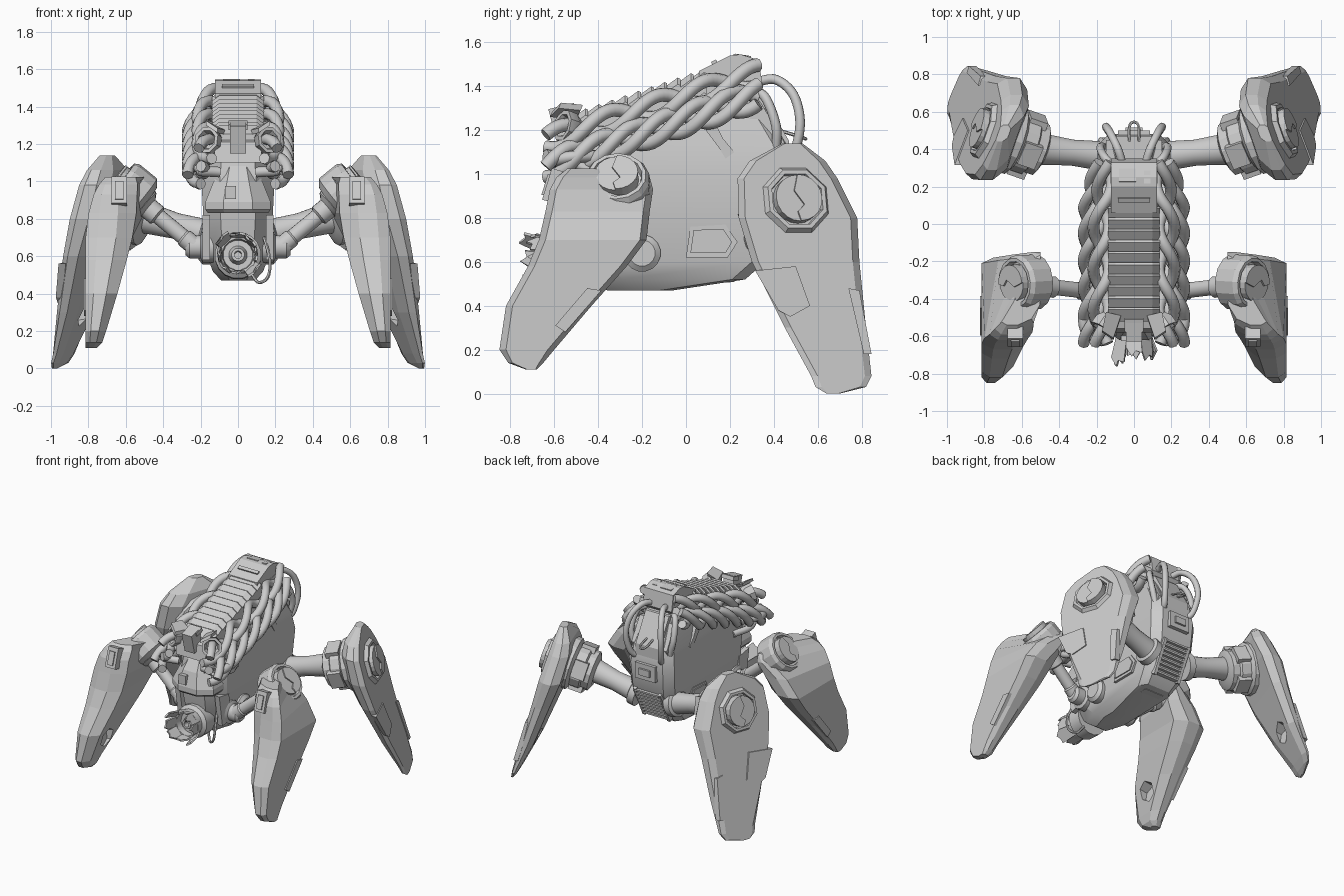
import bpy, bmesh, math, random
from mathutils import Vector as V, Matrix

if "Cube" in bpy.data.objects:
    bpy.data.objects.remove(bpy.data.objects["Cube"])
random.seed(4)

def make(name, verts, faces, mirror=False, smooth=None):
    bm = bmesh.new()
    vs = [bm.verts.new(v) for v in verts]
    for f in faces:
        bm.faces.new([vs[i] for i in f])
    bmesh.ops.remove_doubles(bm, verts=bm.verts, dist=1e-5)
    bmesh.ops.recalc_face_normals(bm, faces=bm.faces)
    me = bpy.data.meshes.new(name)
    bm.to_mesh(me)
    bm.free()
    if smooth:
        me.shade_smooth()
        me.set_sharp_from_angle(angle=math.radians(smooth))
    ob = bpy.data.objects.new(name, me)
    bpy.context.collection.objects.link(ob)
    if mirror:
        ob.modifiers.new("Mirror", 'MIRROR')
    return ob

def loft(name, rings, **kw):
    n, m = len(rings[0]), len(rings)
    F = [(i*n+j, i*n+(j+1) % n, (i+1)*n+(j+1) % n, (i+1)*n+j) for i in range(m-1) for j in range(n)]
    F += [tuple(range(n))[::-1], tuple(range((m-1)*n, m*n))]
    return make(name, [p for r in rings for p in r], F, **kw)

def frame(p, axis):
    return Matrix.Translation(p) @ V(axis).to_track_quat('Z', 'Y').to_matrix().to_4x4()

def lathe(name, p, axis, prof, n=16, smooth=35, **kw):
    M = frame(p, axis)
    rings = [[M @ V((max(r, .001)*math.cos(2*math.pi*(j+.5)/n), max(r, .001)*math.sin(2*math.pi*(j+.5)/n), h))
              for j in range(n)] for r, h in prof]
    return loft(name, rings, smooth=smooth, **kw)

def prism(name, pts, off, **kw):
    return loft(name, [[V(p) for p in pts], [V(p)+V(off) for p in pts]], **kw)

def side(name, yz, w, x0=None, **kw):
    x0 = -w if x0 is None else x0
    return prism(name, [(x0, y, z) for y, z in yz], (w-x0, 0, 0), **kw)

def box(name, c, s, tilt=0, M=None, **kw):
    M = M or Matrix.Translation(c) @ Matrix.Rotation(tilt, 4, 'X')
    sq = [(-.5, -.5), (.5, -.5), (.5, .5), (-.5, .5)]
    return loft(name, [[M @ V((a*s[0], b*s[1], k*s[2])) for a, b in sq] for k in (-.5, .5)], **kw)

def tube(name, pts, r, n=8, sub=6, **kw):
    P = [V(p) for p in pts]
    if sub > 1:
        Q = [2*P[0]-P[1]] + P + [2*P[-1]-P[-2]]
        P = [.5*(2*b+(c-a)*t+(2*a-5*b+4*c-d)*t*t+(3*b-a-3*c+d)*t**3)
             for a, b, c, d in zip(Q, Q[1:], Q[2:], Q[3:]) for t in [k/sub for k in range(sub)]] + [P[-1]]
    rings = []
    for i, p in enumerate(P):
        t = (P[min(i+1, len(P)-1)] - P[max(i-1, 0)]).normalized()
        u = t.cross(V((1, .13, .07))).normalized()
        w = t.cross(u)
        rings.append([p+r*(u*math.cos(2*math.pi*j/n)+w*math.sin(2*math.pi*j/n)) for j in range(n)])
    return loft(name, rings, smooth=50, **kw)

# Hull: stacked sections (z, front y, back y, half width)
hull = [(.47, -.36, -.06, .09), (.52, -.43, .27, .135), (.6, -.5, .36, .165), (.8, -.54, .46, .185),
        (1.0, -.55, .48, .195), (1.13, -.52, .46, .175), (1.3, -.2, .36, .14), (1.4, 0, .32, .11)]
loft("hull", [[(s*x, y, z) for s, x, y in ((1, w*.5, f), (1, w, f+.14), (1, w, b-.06), (1, w*.7, b),
     (-1, w*.7, b), (-1, w, b-.06), (-1, w, f+.14), (-1, w*.5, f))] for z, f, b, w in hull], smooth=25)
loft("nose_plate", [[(-w, -.42, z), (-w, y+.07, z), (-w*.45, y, z), (w*.45, y, z), (w, y+.07, z), (w, -.42, z)]
     for z, y, w in ((1.13, -.5, .08), (1.0, -.585, .13), (.89, -.62, .175), (.85, -.62, .175), (.83, -.6, .16))])
side("nose_side_plate", [(-.5, .82), (-.38, .8), (-.36, .6), (-.46, .58)], .19, x0=.15, mirror=True)
box("nose_latch", (-.04, -.61, .94), (.06, .03, .07))
side("side_hatch_rim", [(0, .62), (.02, .76), (.18, .77), (.235, .69), (.19, .62)], .186, x0=.15, mirror=True)
side("side_hatch", [(.02, .64), (.035, .745), (.17, .75), (.21, .69), (.18, .64)], .194, x0=.15, mirror=True)
side("side_bracket", [(.09, 1.2), (.13, 1.24), (.17, 1.16), (.22, 1.1), (.18, 1.07), (.15, 1.12)], .185, x0=.13, mirror=True)

# Rear block and vents
side("rear_block", [(.26, 1.38), (.35, 1.36), (.47, 1.15), (.47, 1.04), (.3, 1.04)], .1)
side("rear_cheek", [(.28, 1.3), (.35, 1.31), (.45, 1.14), (.42, 1.06), (.32, 1.08)], .15, x0=.09, mirror=True)
box("rear_hatch", (0, .48, .96), (.17, .04, .12))
box("rear_latch", (0, .5, .96), (.09, .03, .05))
for x in (-.105, .105):
    box("vent_rail", (x, .405, .685), (.025, .035, .27), -.46)
for i in range(8):
    z = .58 + i*.03
    box("vent_slat", (0, .355+.5*(z-.58), z), (.2, .035, .014), -.1)
box("belly_plate", (0, .1, .515), (.16, .24, .03), .07)

# Spine
side("spine_base", [(-.58, 1.1), (-.56, 1.21), (.1, 1.42), (.32, 1.46), (.34, 1.25), (0, 1.1)], .125)
side("spine_head", [(.06, 1.47), (.2, 1.54), (.25, 1.545), (.33, 1.52), (.35, 1.4), (.3, 1.34), (.06, 1.34)], .122)
for x, y, sx in ((-.035, .26, .09), (.07, .25, .035)):
    box("spine_head_cap", (x, y, 1.535), (sx, .07, .016), -.15)
box("spine_head_slot", (0, .13, 1.507), (.17, .025, .02), .48)
for i in range(10):
    y = -.52 + i*.06
    z = 1.255 + (y+.5)*.335
    loft("spine_plate", [[(x*w, y+dy, z+dz+k) for x, k in ((-.14, -.1), (-.14, -.02), (-.1, .01), (.1, .01), (.14, -.02), (.14, -.1))]
         for dy, dz, w in ((0, -.005, .96), (.062, .04, 1), (.074, .035, 1))])
box("spine_front_block", (0, -.56, 1.235), (.085, .1, .15), .25)
box("spine_front_cap", (0, -.54, 1.3), (.1, .07, .03), .3)
lathe("spine_front_cup", (.12, -.48, 1.2), (.45, -.75, .2), [(.03, 0), (.07, .05), (.075, .1), (.055, .1), (.04, .06), (0, .06)], 8, mirror=True)
prism("spine_front_fin", [(.07, -.5, 1.25), (.11, -.62, 1.26), (.17, -.58, 1.3), (.15, -.48, 1.29)], (0, .01, .025), mirror=True)

# Twisted cable bundles on both flanks: an upper and a lower rope
for cx, dz, slope, ph, n, amp in ((.175, .07, .31, .6, 2, .042), (.222, -.04, .335, 0, 3, .047)):
    for k in range(n):
        pts = []
        for i in range(49):
            t = i/48
            y, a = -.64+.97*t, 2*math.pi*(2.2*t+k/n)+ph
            x = (cx+amp*math.cos(a))*(1-.22*max(0, t-.75)/.25)
            pts.append((x, y, 1.155+slope*(y+.4)+dz+amp*1.15*math.sin(a)))
        tube("twisted_cable", pts, .031, sub=1, mirror=True)

# Loose cables at the front and rear
tube("front_cable", [(.2, -.35, 1.08), (.27, -.5, 1.08), (.23, -.6, 1.06), (.1, -.57, 1.05)], .028, mirror=True)
tube("front_lower_cable", [(.19, -.3, 1.0), (.24, -.45, 1.02), (.2, -.54, 1.1), (.1, -.52, 1.14)], .025, mirror=True)
tube("rear_cable", [(.06, .32, 1.42), (.09, .41, 1.43), (.13, .49, 1.36), (.15, .52, 1.23), (.13, .49, 1.09), (.1, .44, 1.04)], .022, mirror=True)
tube("rear_inner_cable", [(.1, .3, 1.38), (.16, .36, 1.35), (.18, .41, 1.22), (.15, .41, 1.1)], .022, mirror=True)
tube("rear_thin_loop", [(-.025, .42, 1.2), (-.025, .52, 1.17), (0, .545, 1.16), (.025, .52, 1.17), (.025, .42, 1.2)], .008, 6)
tube("muzzle_wire", [(.14, -.45, .7), (.17, -.52, .58), (.16, -.53, .49), (.11, -.5, .46), (.07, -.46, .51)], .009, 6)

# Muzzle with ragged petals
ma = (0, -1, .05)
lathe("muzzle", (0, -.46, .6), ma, [(.125, 0), (.125, .1), (.1, .12), (.1, .17), (.085, .17), (.08, .12), (.05, .12), (.035, .17), (.02, .17), (.02, .05), (0, .05)])
M = frame((0, -.46, .6), ma)
for i in range(8):
    a, L, f = i*math.tau/8, random.uniform(.25, .31), random.uniform(.105, .14)
    pol = lambda r, b, h: M @ V((r*math.cos(b), r*math.sin(b), h))
    outline = lambda d: [pol(.1-d, a-.41, .13), pol(.1-d, a+.41, .13), pol(f-d, a+.38, L-.05), pol(f-.01-d, a+.12, L), pol(f-d, a-.08, L-.03), pol(f-d, a-.36, L-.02)]
    loft("muzzle_petal", [outline(0), outline(.012)])

# Legs: stacked sections (z, front y, back y, thickness) hung on a surface x(y, z)
def xr(y, z): return .79-.35*(y-.5)-.285*(z-.9)
def xf(y, z): return .815-max(0, z-.75)*(y+.7)*2.2

def leg(name, secs, xs, hole):
    rings = []
    for z, f, b, t in secs:
        c = min(.03, (b-f)*.12)
        rings.append([(max(xs(y, z)-k*t, .5), y, z) for y, k in ((f+c, 0), (b-c, 0), (b, .25), (b, .65),
                      (b-2*c, 1), (f+2*c, 1), (f, .65), (f, .25))])
    ob = loft(name, rings)
    cut = lathe(name+"_cutter", hole, (1, 0, -.15), [(.07, -.09), (.07, .045)], 6, smooth=None)
    cut.hide_render = True
    cut.hide_viewport = True
    m = ob.modifiers.new("Hole", 'BOOLEAN')
    m.object, m.operation = cut, 'DIFFERENCE'
    ob.modifiers.new("Mirror", 'MIRROR')

def plate(name, yz, xs, h=.008):
    prism(name, [(xs(y, z)-.03, y, z) for y, z in yz], (.03+h, 0, 0), mirror=True)

leg("rear_leg", [(1.14, .44, .53, .06), (1.06, .29, .635, .13), (.98, .235, .69, .16), (.8, .24, .78, .17), (.6, .3, .79, .14),
    (.3, .45, .82, .1), (.08, .57, .845, .045), (.03, .59, .82, .03), (.0, .64, .7, .015)], xr, (xr(.66, .3)-.09, .64, .3))
leg("front_leg", [(1.025, -.54, -.4, .15), (.985, -.59, -.165, .19), (.93, -.62, -.15, .22), (.83, -.64, -.165, .25), (.7, -.67, -.18, .25),
    (.58, -.72, -.27, .22), (.4, -.82, -.43, .17), (.2, -.85, -.6, .11), (.14, -.81, -.65, .09), (.11, -.73, -.68, .06)], xf, (.665, -.65, .34))
plate("rear_leg_panel", [(.315, .56), (.5, .58), (.565, .4), (.475, .35), (.42, .38)], xr)
plate("rear_leg_strip", [(.74, .48), (.79, .47), (.845, .18), (.81, .18)], xr)
plate("front_leg_panel", [(-.595, .31), (-.55, .28), (-.385, .47), (-.45, .48)], xf)
box("front_leg_clip", (.635, -.6, .945), (.085, .07, .15), -.3, mirror=True)
box("front_leg_clip_core", (.635, -.615, .945), (.045, .06, .1), -.3, mirror=True)

# Round joint caps, split by an S-shaped step
def cap(name, p, axis, R, n, deep):
    lathe(name+"_ring", p, axis, [(R*.75, -deep-.03), (R, -deep), (R, .0), (R*.9, .025), (R*.78, .025), (R*.74, -.01), (0, -.01)], n, mirror=True, smooth=20)
    M = frame(p, axis)
    r = R*.66
    for s, h in ((1, .055), (-1, .045)):
        arc = [(s*r*math.sin(k*math.pi/10), s*r*math.cos(k*math.pi/10)) for k in range(11)]
        step = [(-.012*s, -s*.6*r), (.2*r, -.3*r), (-.2*r, .3*r), (-.012*s, s*.6*r)]
        if s < 0:
            step = [(0, .6*r), (-.2*r, .3*r), (.2*r, -.3*r), (0, -.6*r)]
        loft(name+"_half", [[M @ V((x, y, k)) for x, y in arc+step] for k in (-.02, h)], mirror=True)

N = V((.92, .32, .26)).normalized()
rp = V((xr(.5, .88), .5, .88))
cap("rear_joint", rp, N, .165, 8, .08)
cap("front_joint", V((.62, -.315, .975)), (.76, -.05, .62), .15, 14, .12)

# Rear hips
lathe("rear_hub", rp, N, [(0, -.34), (.1, -.34), (.145, -.32), (.145, -.27), (.16, -.26), (.16, -.19), (.19, -.17), (.19, -.11)], 14, smooth=25, mirror=True)
for k in range(4):
    Mb = frame(rp, N) @ Matrix.Rotation(k*math.pi/2+.3, 4, 'Z') @ Matrix.Translation((.145, 0, -.24))
    box("rear_hub_block", None, (.05, .13, .1), M=Mb, mirror=True)
lathe("rear_arm", (.14, .36, .71), (.35, .04, .095), [(.1, 0), (.1, .05), (.078, .06), (.07, .2), (.085, .37)], 20, mirror=True)

# Front hips
lathe("front_socket", (.13, -.35, .65), (1, 0, 0), [(.085, 0), (.085, .06), (.062, .07), (.062, .13), (.045, .15), (0, .15)], mirror=True)
lathe("front_arm", (.24, -.36, .66), (.34, .04, .28), [(.05, -.02), (.05, .06), (.042, .07), (.042, .24), (.058, .25), (.058, .31), (.09, .33), (.115, .4), (.115, .44)], mirror=True)
lathe("flank_disc", (.14, -.2, .64), (1, 0, 0), [(.085, 0), (.085, .05), (.06, .07), (0, .07)], mirror=True)
